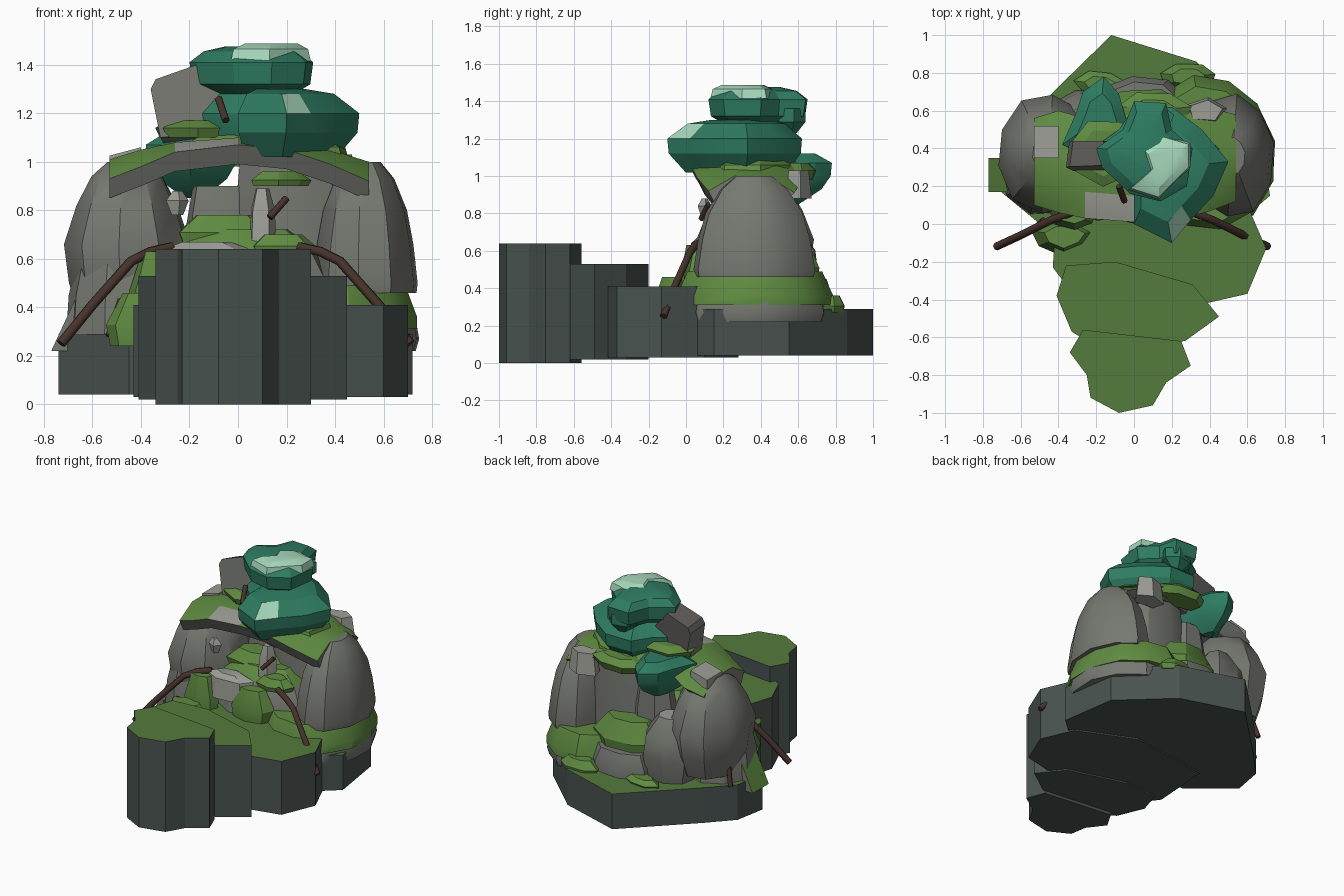
import bpy, bmesh, math, random

random.seed(4)
if "Cube" in bpy.data.objects:
    bpy.data.objects.remove(bpy.data.objects["Cube"])


def material(name, rgb):
    """Flat material from 8-bit display values."""
    lin = [((c / 255 + .055) / 1.055) ** 2.4 for c in rgb] + [1]
    m = bpy.data.materials.new(name)
    m.use_nodes = True
    m.diffuse_color = lin
    m.node_tree.nodes["Principled BSDF"].inputs["Base Color"].default_value = lin
    return m


SLATE = material("slate", (73, 83, 80))
GRASS = material("grass", (84, 124, 60))
MOSS = material("moss", (95, 139, 65))
ROCK = material("rock", (118, 120, 113))
PALE = material("pale rock", (157, 158, 150))
DARK = material("dark rock", (90, 87, 84))
LEAF = material("teal leaves", (46, 124, 98))
MINT = material("mint leaves", (166, 216, 187))
BARK = material("bark", (70, 50, 43))


def finish(name, bm, mats, rule=None, angle=30):
    bmesh.ops.recalc_face_normals(bm, faces=bm.faces)
    if rule:
        for f in bm.faces:
            f.material_index = int(rule(f.calc_center_median(), f.normal))
    me = bpy.data.meshes.new(name)
    bm.to_mesh(me)
    bm.free()
    for m in mats:
        me.materials.append(m)
    ob = bpy.data.objects.new(name, me)
    bpy.context.collection.objects.link(ob)
    bpy.ops.object.select_all(action='DESELECT')
    ob.select_set(True)
    bpy.context.view_layer.objects.active = ob
    if angle:
        bpy.ops.object.shade_smooth_by_angle(angle=math.radians(angle))


def skin(sections):
    """Join closed rings of points and cap both ends."""
    bm = bmesh.new()
    rings = [[bm.verts.new(p) for p in s] for s in sections]
    n = len(rings[0])
    for a, b in zip(rings, rings[1:]):
        for i in range(n):
            j = (i + 1) % n
            bm.faces.new((a[i], a[j], b[j], b[i]))
    bm.faces.new(rings[0])
    bm.faces.new(rings[-1])
    return bm


def loft(name, outline, levels, mats, rule=None, angle=30):
    """Stack scaled copies of a plan outline; a level is (z, scale)."""
    cx = sum(p[0] for p in outline) / len(outline)
    cy = sum(p[1] for p in outline) / len(outline)
    secs = [[(cx + (x - cx) * s, cy + (y - cy) * s, z) for x, y in outline]
            for z, s in levels]
    finish(name, skin(secs), mats, rule, angle)


def oval(cx, cy, rx, ry, n=9, rough=.07, turn=.2):
    pts = []
    for i in range(n):
        a = turn + math.tau * i / n
        k = 1 + random.uniform(-rough, rough)
        pts.append((cx + rx * k * math.cos(a), cy + ry * k * math.sin(a)))
    return pts


def upward(c, n):
    return n.z > .5


# Stepped cliff slabs with grass tops
slabs = [
    ("back_slab", .04, .29, [(-.12, 1), (.33, .86), (.66, .55), (.72, .15), (.5, -.04),
                             (-.45, -.04), (-.74, .2), (-.7, .42), (-.55, .58)]),
    ("third_step", .03, .41, [(-.4, .2), (.2, .28), (.6, .1), (.7, -.13), (.6, -.37),
                              (.38, -.42), (-.3, -.4), (-.43, -.23)]),
    ("second_step", .02, .53, [(-.36, -.22), (-.1, -.2), (.31, -.32), (.45, -.49),
                               (.27, -.62), (-.2, -.65), (-.33, -.57), (-.41, -.38)]),
    ("front_step", 0, .64, [(-.27, -.56), (.25, -.62), (.3, -.75), (.17, -.84), (.1, -.96),
                            (-.08, -1), (-.23, -.92), (-.25, -.8), (-.34, -.68)]),
]
for name, z0, z1, plan in slabs:
    loft(name, plan, [(z0, 1), (z1, 1)], [SLATE, GRASS], upward, angle=0)

# Rock pillars and their footings
loft("right_footing", oval(.39, .36, .37, .4, 12, .03), [(.22, .96), (.27, 1), (.33, .97)], [ROCK])
loft("right_moss_skirt", oval(.39, .365, .36, .42, 12, .03),
     [(.31, 1), (.36, 1), (.49, .86)], [MOSS])
loft("right_pillar", oval(.52, .36, .22, .33, 10, .03),
     [(.46, .98), (.5, 1), (.66, .92), (.8, .8), (.93, .56), (1, .3)], [ROCK])
loft("left_footing", oval(-.48, .28, .22, .24, 9), [(.27, 1), (.45, .95), (.6, .8)], [ROCK])
loft("left_pillar", oval(-.46, .37, .27, .32, 10, .03),
     [(.35, .75), (.5, .92), (.66, 1), (.82, .8), (.94, .56), (1, .3)], [ROCK])
loft("back_boulder", oval(-.27, .54, .2, .18, 8), [(.28, .8), (.45, 1), (.6, .9), (.72, .45)],
     [ROCK, PALE], lambda c, n: n.z > .85)
loft("rear_wall", oval(.2, .42, .24, .15, 8), [(.27, 1), (.8, .95), (1.04, .85)], [ROCK])
loft("middle_wall", oval(-.07, .45, .18, .12, 7), [(.27, 1), (.7, .9), (.9, .7)], [ROCK])
loft("rear_low_rock", oval(.04, .63, .24, .15, 8), [(.27, 1), (.36, 1), (.45, .8)], [ROCK])

# Rock core beneath the arch with mossy ledges
loft("core_rock", oval(.02, .3, .4, .26, 9), [(.25, 1.05), (.5, 1), (.64, .8), (.72, .5)],
     [ROCK, MOSS], upward)
loft("pale_ledge", oval(-.14, .1, .2, .09, 6), [(.5, 1), (.64, .9), (.67, .5)], [PALE])
loft("cave_stone", oval(.1, .2, .06, .07, 5), [(.66, 1), (.8, .9), (.89, .5)], [PALE])
loft("cave_shard", oval(-.25, .1, .05, .04, 4), [(.78, .5), (.84, 1), (.88, .4)], [PALE])

# Moss cushions: centre, radii, bottom, top
cushions = [(-.37, -.06, .18, .1, .24, .46), (.06, .08, .16, .1, .4, .62),
            (-.31, .05, .13, .08, .36, .63), (-.05, .3, .22, .13, .66, .78),
            (.18, .16, .13, .08, .62, .7), (.03, .58, .26, .15, .42, .64),
            (.29, .78, .15, .07, .27, .36), (-.18, .74, .13, .07, .28, .33),
            (.17, .26, .13, .1, .9, .96)]
for i, (x, y, rx, ry, z0, z1) in enumerate(cushions):
    loft("moss_cushion_%d" % (i + 1), oval(x, y, rx, ry, 7, .12),
         [(z0, .9), (z0 * .6 + z1 * .4, 1), (z1, .6)], [MOSS])

# Leaning mossy slab on the left side
bm = skin([[(-.77, y, .22), (-.64, y, .5), (-.55, y, .48), (-.6, y, .22)] for y in (.17, .35)])
finish("leaning_slab", bm, [MOSS, ROCK], lambda c, n: abs(n.y) > .5, 0)

# Natural arch across the pillars: x, underside, crest, front, back
ribs = [(-.53, .85, 1.01, .1, .56), (-.4, .9, 1.05, .06, .6), (-.26, .96, 1.08, .03, .56),
        (0, .99, 1.1, .01, .58), (.2, .97, 1.09, .03, .64), (.38, .91, 1.05, .06, .62),
        (.54, .84, 1.0, .12, .58)]
secs = [[(x, y0 + .04, zb), (x, y0, zb + .08), (x, y0 + .14, zt), (x, y1 - .14, zt),
         (x, y1, zb + .07), (x, y1 - .08, zb)] for x, zb, zt, y0, y1 in ribs]


def arch_colour(c, n):
    if n.z < .3:
        return 1
    return 2 if -.26 < c.x < 0 and c.y < .2 else 0


finish("arch", skin(secs), [MOSS, ROCK, PALE], arch_colour)
bm = skin([[(-.53, y, .96), (-.53, y, 1.025), (-.4, y, 1.06), (-.4, y, .99)] for y in (.35, .52)])
finish("pale_flagstone", bm, [PALE], angle=0)
loft("rear_flagstone", oval(.38, .6, .12, .07, 5), [(.88, 1), (1.03, .8)], [PALE])

# Summit moss and leaning boulder
loft("summit_moss", oval(.12, .35, .36, .26, 8), [(1.0, 1), (1.06, .95), (1.14, .6)], [MOSS])
loft("rear_moss", oval(.1, .6, .2, .1, 7), [(.98, .8), (1.03, 1), (1.07, .6)], [MOSS])
loft("moss_shelf", oval(-.16, .38, .2, .18, 7), [(1.1, .9), (1.14, 1), (1.17, .7)], [MOSS])
loft("summit_core", oval(.08, .38, .16, .16, 7), [(1.05, 1), (1.35, .8)], [DARK])
front = [(-.32, 1.1), (-.36, 1.3), (-.34, 1.34), (-.17, 1.4), (-.07, 1.29), (-.12, 1.12)]
bm = skin([[(x, .28 + .1 * (z - 1.1), z) for x, z in front],
           [(x * .95, .44, z - .03) for x, z in front]])
finish("summit_boulder", bm, [ROCK, DARK], lambda c, n: n.z > .4 or n.y > .5, 0)

# Tree canopies
upper = [(-.02, .16), (.14, .12), (.28, .2), (.31, .4), (.2, .5), (.17, .64),
         (0, .65), (-.06, .5), (-.2, .4), (-.17, .3)]
loft("upper_canopy", upper, [(1.28, .7), (1.32, .95), (1.41, 1), (1.455, .78), (1.475, .45)],
     [LEAF], angle=25)
loft("upper_tuft", oval(.1, .56, .11, .08, 6), [(1.23, .4), (1.29, 1), (1.36, 1)], [LEAF])
glint = [(-.03, .18), (.13, .13), (.3, .3), (.3, .43), (.16, .47), (.04, .4), (.08, .28)]
loft("mint_crown", glint, [(1.415, 1), (1.465, .93), (1.488, .65)], [MINT])
middle = [(0, .0), (.2, -.1), (.3, .02), (.42, .15), (.5, .33), (.36, .5), (.2, .62),
          (0, .62), (-.08, .5), (-.22, .4), (-.14, .28), (0, .18)]
loft("middle_canopy", middle, [(1.02, .75), (1.12, .98), (1.2, 1), (1.28, .72), (1.3, .4)],
     [LEAF, MINT], lambda c, n: n.z > .3 and .18 < c.x < .32 and c.y < .1, 25)
rear = [(-.38, .42), (-.31, .58), (-.27, .7), (-.16, .78), (-.08, .69), (-.04, .55),
        (0, .42), (-.2, .34)]
loft("rear_canopy", rear, [(.85, .2), (.93, .75), (1.0, .97), (1.07, 1), (1.12, .6)],
     [LEAF], angle=25)


# Roots and twigs
def branch(name, points, radius):
    cu = bpy.data.curves.new(name, 'CURVE')
    cu.dimensions = '3D'
    cu.bevel_depth, cu.bevel_resolution, cu.use_fill_caps = radius, 1, True
    sp = cu.splines.new('POLY')
    sp.points.add(len(points) - 1)
    for p, co in zip(sp.points, points):
        p.co = (*co, 1)
    cu.materials.append(BARK)
    bpy.context.collection.objects.link(bpy.data.objects.new(name, cu))


root = [(.73, -.12, .25), (.6, -.06, .41), (.44, .02, .59), (.36, .05, .63), (.27, .09, .65)]
branch("left_root", [(x - .02, y, z) for x, y, z in root], .021)
branch("right_root", [(-x, y, z) for x, y, z in root], .021)
branch("summit_twig", [(-.08, .2, 1.26), (-.05, .12, 1.17)], .017)
branch("cave_twig", [(.13, .08, .77), (.2, .12, .85)], .015)
branch("low_twig", [(-.53, -.03, .28), (-.48, .02, .43)], .017)
branch("back_twig", [(-.68, .47, .29), (-.64, .44, .44)], .017)
